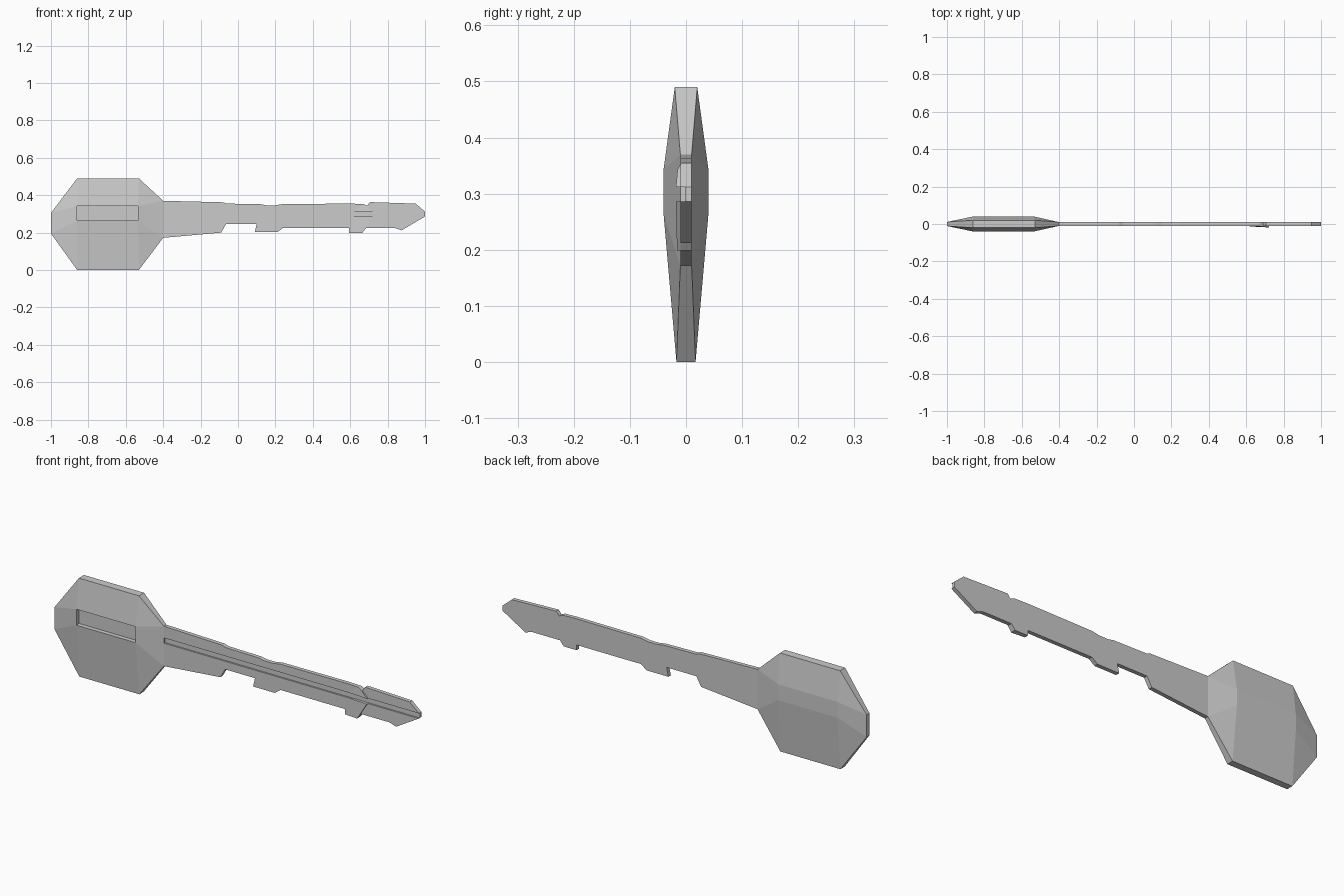
import bpy, bmesh

if "Cube" in bpy.data.objects:
    bpy.data.objects.remove(bpy.data.objects["Cube"], do_unlink=True)

GREY = (0.6, 0.6, 0.6, 1)
grey = bpy.data.materials.new("plain_grey")
grey.use_nodes = True
grey.diffuse_color = GREY
grey.node_tree.nodes["Principled BSDF"].inputs["Base Color"].default_value = GREY


def finish(name, bm):
    bmesh.ops.recalc_face_normals(bm, faces=bm.faces)
    mesh = bpy.data.meshes.new(name)
    bm.to_mesh(mesh)
    bm.free()
    mesh.materials.append(grey)
    obj = bpy.data.objects.new(name, mesh)
    bpy.context.collection.objects.link(obj)
    return obj


def prism(name, outline, fronts, back):
    """Extrude an x-z outline from per-point front depths to a flat back."""
    bm = bmesh.new()
    a = [bm.verts.new((x, y, z)) for (x, z), y in zip(outline, fronts)]
    b = [bm.verts.new((x, back, z)) for x, z in outline]
    bm.faces.new(a)
    bm.faces.new(b[::-1])
    for i in range(len(a)):
        j = (i + 1) % len(a)
        bm.faces.new((a[i], b[i], b[j], a[j]))
    return finish(name, bm)


# Head: faceted octagon rising to a flat central panel on both sides
rim = [(-0.86, 0.49, 0.02), (-0.53, 0.49, 0.02), (-0.40, 0.37, 0.01), (-0.40, 0.172, 0.01),
       (-0.53, 0.0, 0.017), (-0.86, 0.0, 0.017), (-1.0, 0.195, 0.011), (-1.0, 0.305, 0.011)]
panel = [(-0.86, 0.343), (-0.535, 0.343), (-0.535, 0.264), (-0.86, 0.264)]
bm = bmesh.new()
rims = {}
for side in (-1, 1):
    outer = [bm.verts.new((x, side * y, z)) for x, z, y in rim]
    inner = [bm.verts.new((x, side * 0.04, z)) for x, z in panel]
    rims[side] = outer
    for i in range(4):
        j = (i + 1) % 4
        bm.faces.new((outer[2 * i], outer[2 * i + 1], inner[j], inner[i]))
        bm.faces.new((outer[2 * i + 1], outer[(2 * i + 2) % 8], inner[j]))
    if side == 1:
        bm.faces.new(inner)
    else:
        # Recessed slot in the front panel
        floor = [bm.verts.new((x, -0.018, z)) for x, z in panel]
        for i in range(4):
            j = (i + 1) % 4
            bm.faces.new((inner[i], inner[j], floor[j], floor[i]))
        bm.faces.new(floor)
for i in range(8):
    j = (i + 1) % 8
    bm.faces.new((rims[-1][i], rims[-1][j], rims[1][j], rims[1][i]))
finish("head", bm)

# Shaft: flat blade with notched edges
top = [(-0.40, 0.37), (-0.08, 0.362), (-0.06, 0.355), (0.12, 0.352), (0.15, 0.346),
       (0.20, 0.346), (0.24, 0.353), (0.60, 0.355), (0.67, 0.353), (0.69, 0.343), (0.705, 0.363),
       (0.95, 0.355), (1.0, 0.312)]
bottom = [(1.0, 0.286), (0.875, 0.212), (0.84, 0.224), (0.685, 0.224), (0.665, 0.199),
          (0.594, 0.199), (0.594, 0.225), (0.24, 0.225), (0.21, 0.202), (0.09, 0.202),
          (0.10, 0.246), (-0.064, 0.246), (-0.09, 0.2), (-0.40, 0.172)]
outline = top + bottom
shaft = prism("shaft", outline, [-0.01] * len(outline), 0.01)

# Groove running along the front of the shaft and out through the tip
groove = prism("groove_cutter", [(-0.40, 0.312), (1.1, 0.312), (1.1, 0.286), (-0.40, 0.286)],
               [-0.05] * 4, -0.002)
groove.hide_render = True
groove.hide_viewport = True
cut = shaft.modifiers.new("groove", "BOOLEAN")
cut.operation = "DIFFERENCE"
cut.solver = "EXACT"
cut.object = groove

# Sloped collar plates standing proud of the shaft near the tip
prism("lower_collar", [(0.594, 0.199), (0.665, 0.199), (0.72, 0.286), (0.62, 0.286)],
      [-0.0102, -0.016, -0.018, -0.0102], -0.009)
prism("upper_collar", [(0.62, 0.312), (0.722, 0.312), (0.69, 0.343), (0.67, 0.353)],
      [-0.0102, -0.018, -0.015, -0.0102], -0.009)
